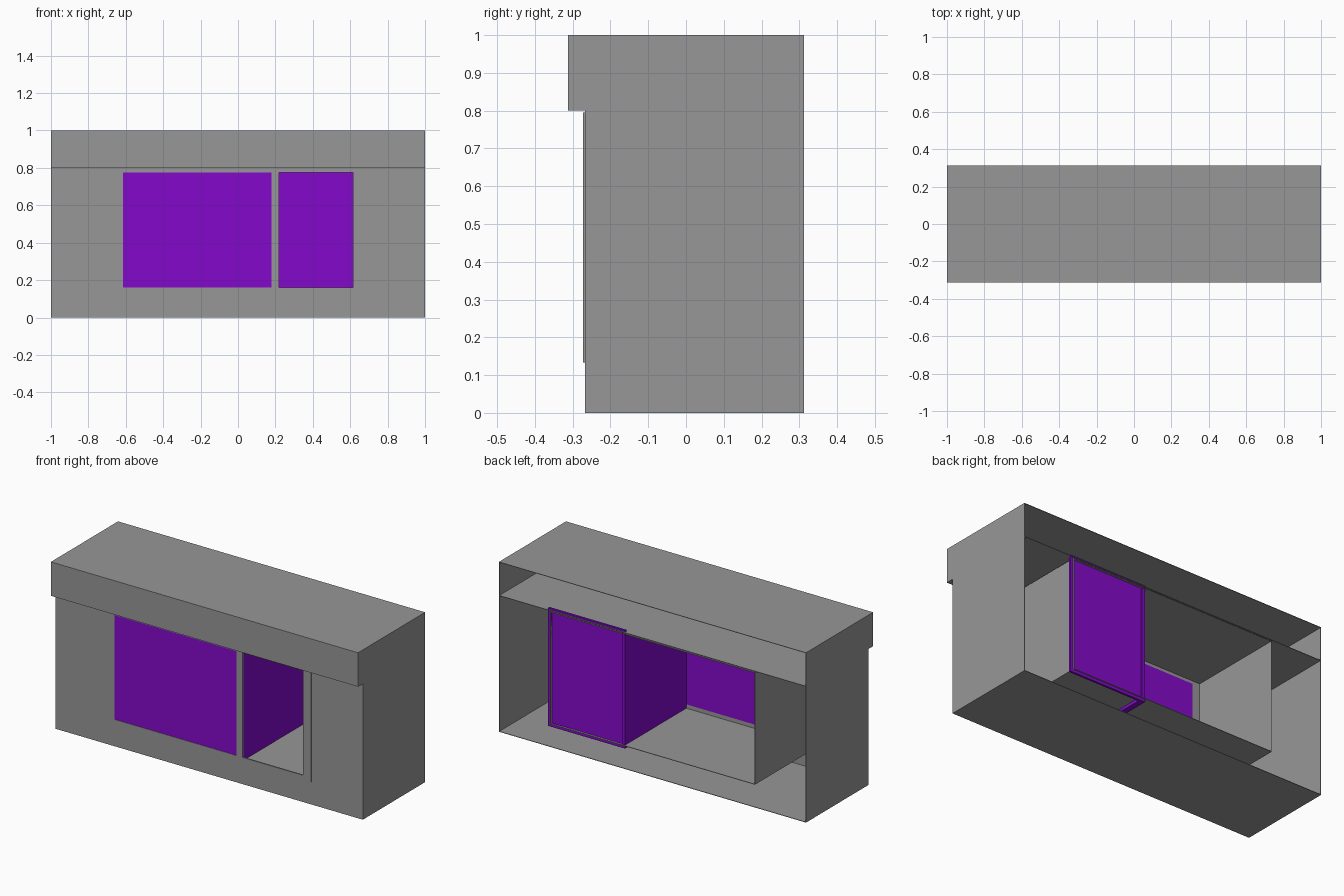
import bpy
import bmesh

cube = bpy.data.objects.get("Cube")
if cube:
    bpy.data.objects.remove(cube, do_unlink=True)


def material(name, rgb):
    m = bpy.data.materials.new(name)
    m.use_nodes = True
    m.diffuse_color = (*rgb, 1)
    m.node_tree.nodes["Principled BSDF"].inputs["Base Color"].default_value = (*rgb, 1)
    return m


GREY = material("plain grey", (0.31, 0.31, 0.31))
PURPLE = material("purple glass", (0.23, 0.003, 0.6))


def blocks(name, mat, boxes):
    """One object made of boxes, each given as (x0, x1), (y0, y1), (z0, z1)."""
    bm = bmesh.new()
    for spans in boxes:
        made = bmesh.ops.create_cube(bm, size=1)["verts"]
        for v in made:
            v.co = [(a + b) / 2 + c * (b - a) for c, (a, b) in zip(v.co, spans)]
    mesh = bpy.data.meshes.new(name)
    bm.to_mesh(mesh)
    bm.free()
    mesh.materials.append(mat)
    obj = bpy.data.objects.new(name, mesh)
    bpy.context.collection.objects.link(obj)
    return obj


def border(outer, inner, y):
    """Four boxes filling the ring between two upright rectangles."""
    (ax, bx, az, bz), (cx, dx, cz, dz) = outer, inner
    return [((ax, cx), y, (az, bz)), ((dx, bx), y, (az, bz)),
            ((cx, dx), y, (az, cz)), ((cx, dx), y, (dz, bz))]


T = 0.003                       # sheet thickness
FRONT, BACK, SIGN = -0.267, 0.312, -0.312
EAVES = 0.8
HALF, SILL, HEAD = 0.667, 0.134, 0.795   # shop front unit
depth = (FRONT, BACK)

# Building shell, open at the back
blocks("front_wall", GREY, border((-1, 1, 0, EAVES), (-HALF, HALF, SILL, HEAD),
                                  (FRONT, FRONT + T)))
blocks("ground_floor", GREY, [((-1, 1), depth, (0, T))])
blocks("side_walls", GREY, [((-1, T - 1), depth, (0, EAVES)),
                            ((1 - T, 1), depth, (0, EAVES))])

# Overhanging sign box, open at the back
full = (SIGN, BACK)
blocks("sign_box", GREY, [
    ((-1, 1), full, (EAVES, EAVES + T)),
    ((-1, 1), full, (1 - T, 1)),
    ((-1, 1), (SIGN, SIGN + T), (EAVES, 1)),
    ((-1, T - 1), full, (EAVES, 1)),
    ((1 - T, 1), full, (EAVES, 1)),
])

# Interior display box behind the shop front
blocks("display_box", GREY, [
    ((-HALF, HALF), depth, (SILL, SILL + T)),
    ((-HALF, HALF), depth, (HEAD - T, HEAD)),
    ((-HALF, T - HALF), depth, (SILL, HEAD)),
    ((HALF - T, HALF), depth, (SILL, HEAD)),
])

# Shop front frame with mullion, slightly proud of the wall
LOW, HIGH, OPEN = 0.16, 0.775, 0.615
proud = (FRONT - 0.005, FRONT + T)
blocks("shop_front_frame", GREY,
       border((-HALF, HALF, SILL, HEAD), (-OPEN, OPEN, LOW, HIGH), proud)
       + [((0.18, 0.22), proud, (LOW, HIGH))])

# Display window
blocks("display_window", PURPLE, [((-OPEN, 0.18), (FRONT - T, FRONT + T), (LOW, HIGH))])

# Recessed door, its rim and the partition beside the entrance
R = 0.017
blocks("door_panel", PURPLE, [((0.2, HALF), (0.293, 0.3), (SILL, HEAD))])
blocks("door_rim", PURPLE,
       border((0.2 - R, HALF + R, SILL - R, HEAD + R), (0.204, HALF - T, SILL + T, HEAD - T),
              (0.293, 0.306)))
blocks("entrance_partition", PURPLE,
       [((0.2 - R, 0.2 + R), (FRONT + T, 0.3), (SILL - R, HEAD))])
